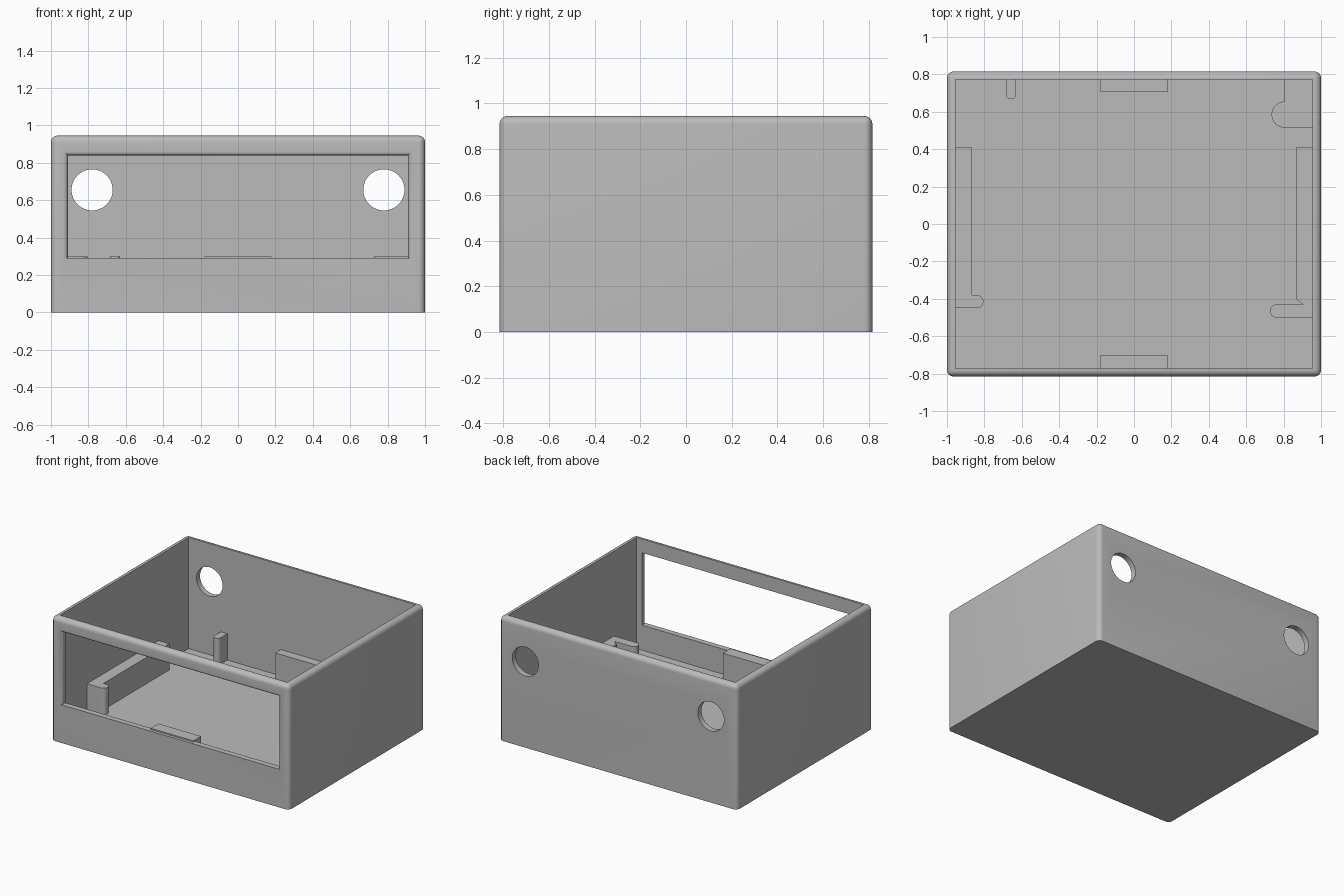
import bpy, bmesh
from math import sin, cos, pi, radians

cube = bpy.data.objects.get("Cube")
if cube:
    bpy.data.objects.remove(cube, do_unlink=True)

HX, HY, H = 1.0, 0.815, 0.945      # outer half sizes and height
IX, IY = 0.955, 0.772              # inner half sizes
FLOOR, POST_TOP = 0.10, 0.30
SINK = 0.02                        # overlap of fittings into walls and floor

grey = bpy.data.materials.new("mid_grey")
grey.use_nodes = True
grey.diffuse_color = (0.5, 0.5, 0.5, 1)
grey.node_tree.nodes["Principled BSDF"].inputs["Base Color"].default_value = (0.5, 0.5, 0.5, 1)


def make_object(name, bm):
    bmesh.ops.recalc_face_normals(bm, faces=bm.faces)
    mesh = bpy.data.meshes.new(name)
    bm.to_mesh(mesh)
    bm.free()
    mesh.materials.append(grey)
    obj = bpy.data.objects.new(name, mesh)
    bpy.context.collection.objects.link(obj)
    return obj


def loft(name, rings):
    """Join closed rings of points with quads and cap both ends."""
    bm = bmesh.new()
    loops = [[bm.verts.new(p) for p in ring] for ring in rings]
    n = len(loops[0])
    for a, b in zip(loops, loops[1:]):
        for i in range(n):
            j = (i + 1) % n
            bm.faces.new((a[i], a[j], b[j], b[i]))
    bm.faces.new(loops[0])
    bm.faces.new(loops[-1])
    return make_object(name, bm)


def prism(name, outline, z0=FLOOR - SINK, z1=POST_TOP):
    return loft(name, [[(x, y, z) for x, y in outline] for z in (z0, z1)])


def rect(x0, x1, y0, y1):
    return [(x0, y0), (x1, y0), (x1, y1), (x0, y1)]


def arc(cx, cy, r, start, end, steps=12):
    angles = [radians(start + (end - start) * i / steps) for i in range(steps + 1)]
    return [(cx + r * cos(a), cy + r * sin(a)) for a in angles]


def smooth(obj):
    bpy.ops.object.select_all(action='DESELECT')
    obj.select_set(True)
    bpy.context.view_layer.objects.active = obj
    bpy.ops.object.shade_smooth_by_angle(angle=radians(35))


# Outer body with rounded uprights and top rim
bm = bmesh.new()
bmesh.ops.create_cube(bm, size=1)
for v in bm.verts:
    v.co = (v.co.x * 2 * HX, v.co.y * 2 * HY, (v.co.z + 0.5) * H)
edges = [e for e in bm.edges if max(v.co.z for v in e.verts) > 0.5]
bmesh.ops.bevel(bm, geom=edges, offset=0.035, segments=6, profile=0.5, affect='EDGES')
case = make_object("case_shell", bm)

# Cutters: cavity, window with a rounded outer rim, two round back holes
cutters = [prism("cavity_cutter", rect(-IX, IX, -IY, IY), FLOOR, H + 0.1)]

R, WX, SILL, WTOP = 0.022, 0.91, 0.29, 0.84
steps = [(-IY + 0.1, 0)]
steps += [(-HY + R * (1 - sin(a)), R * (1 - cos(a))) for a in [i * pi / 12 for i in range(7)]]
steps += [(-HY - 0.1, R)]
cutters.append(loft("window_cutter", [
    [(-WX - g, y, SILL), (WX + g, y, SILL), (WX + g, y, WTOP + g), (-WX - g, y, WTOP + g)]
    for y, g in steps]))

for side in (-1, 1):
    circle = arc(side * 0.78, 0.655, 0.11, 0, 352.5, 47)
    cutters.append(loft("hole_cutter", [[(x, y, z) for x, z in circle]
                                        for y in (IY - 0.1, HY + 0.1)]))

for cutter in cutters:
    mod = case.modifiers.new("cut", 'BOOLEAN')
    mod.operation, mod.solver, mod.object = 'DIFFERENCE', 'EXACT', cutter
bpy.context.view_layer.update()
evaluated = case.evaluated_get(bpy.context.evaluated_depsgraph_get())
case_mesh = bpy.data.meshes.new_from_object(evaluated)
case.modifiers.clear()
case.data = case_mesh
for cutter in cutters:
    bpy.data.objects.remove(cutter, do_unlink=True)
smooth(case)

# Fittings on the floor against the walls
W, D = IX + SINK, IY + SINK
fittings = [
    prism("front_clip_block", rect(-0.18, 0.18, -D, -0.70)),
    prism("back_clip_block", rect(-0.18, 0.18, 0.705, D)),
    # long rail ending in a round-nosed post
    prism("right_rail_and_post", [(-W, 0.41), (-W, -0.45)]
          + arc(-0.84, -0.415, 0.035, -90, 90) + [(-0.865, -0.38), (-0.865, 0.41)]),
    # matching rail with a slanted end meeting its post
    prism("left_rail_and_post", [(W, 0.41), (0.865, 0.41), (0.865, -0.40), (0.905, -0.43)]
          + arc(0.762, -0.465, 0.035, 90, 270) + [(W, -0.50)]),
    prism("back_post", [(-0.685, D)] + arc(-0.6575, 0.695, 0.0275, 180, 360) + [(-0.63, D)]),
    prism("corner_boss", [(W, D), (0.805, D)]
          + arc(0.805, 0.585, 0.07, 90, 270) + [(W, 0.515)]),
]
for part in fittings:
    smooth(part)
